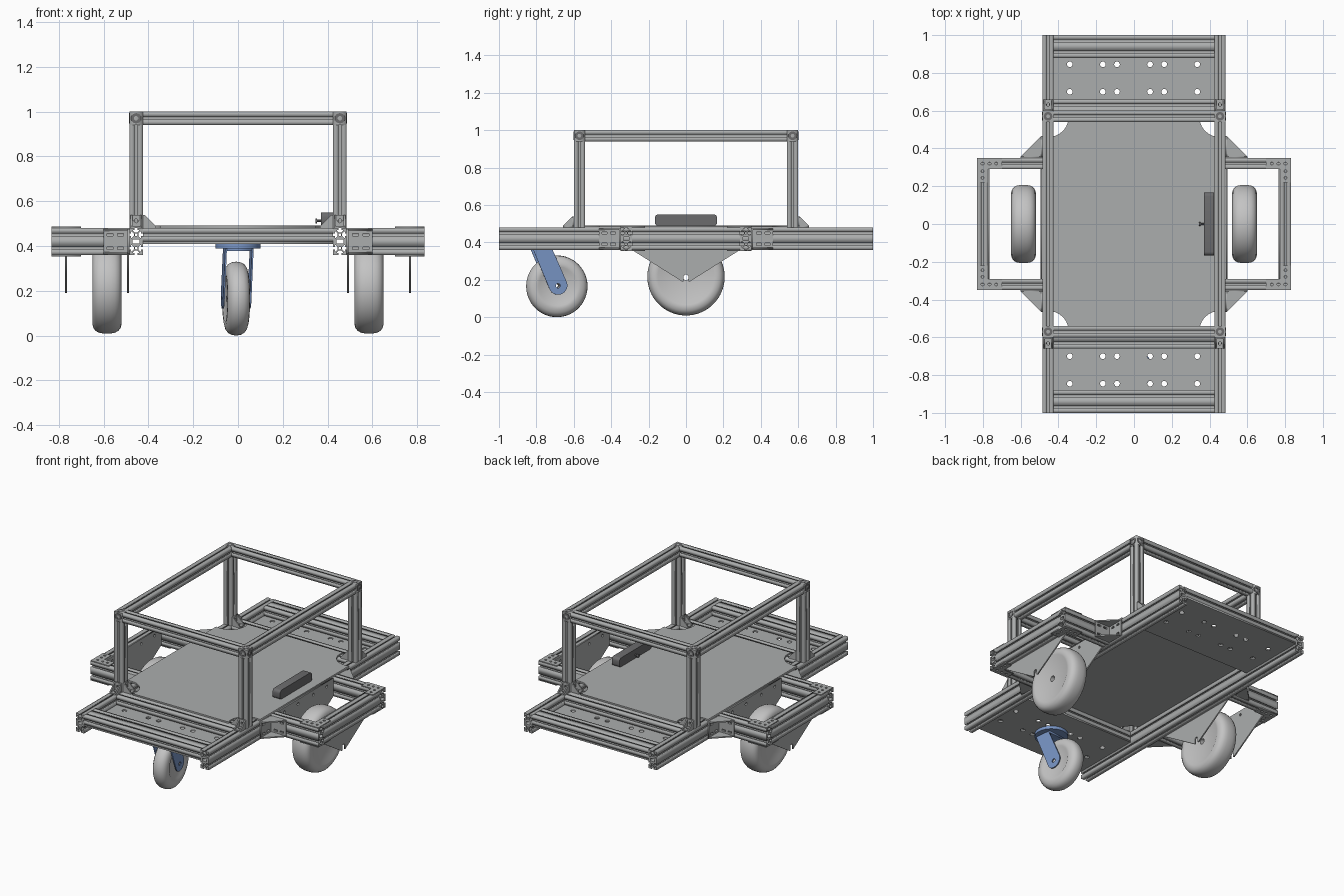
import bpy, bmesh, math
from mathutils import Matrix, Vector

if "Cube" in bpy.data.objects:
    bpy.data.objects.remove(bpy.data.objects["Cube"])


def material(name, rgb):
    m = bpy.data.materials.new(name)
    m.use_nodes = True
    m.diffuse_color = (*rgb, 1)
    m.node_tree.nodes["Principled BSDF"].inputs["Base Color"].default_value = (*rgb, 1)
    return m


ALU = material("aluminium grey", (0.41, 0.42, 0.42))
TYRE = material("wheel light grey", (0.55, 0.55, 0.55))
BLUE = material("caster blue", (0.19, 0.30, 0.56))
DARK = material("dark grey", (0.15, 0.15, 0.155))

# Axis frames: local z becomes the extrusion direction, local (x, y) the section
FRAME = {
    "X": Matrix(((0, 0, 1), (1, 0, 0), (0, 1, 0))).to_4x4(),   # section = (y, z)
    "Y": Matrix(((0, 1, 0), (0, 0, 1), (1, 0, 0))).to_4x4(),   # section = (z, x)
    "Z": Matrix.Identity(4),                                   # section = (x, y)
}


def finish(name, bm, mat, smooth=False):
    bmesh.ops.recalc_face_normals(bm, faces=bm.faces)
    me = bpy.data.meshes.new(name)
    bm.to_mesh(me)
    bm.free()
    me.materials.append(mat)
    for p in me.polygons:
        p.material_index = 0
    ob = bpy.data.objects.new(name, me)
    bpy.context.collection.objects.link(ob)
    if smooth:
        bpy.ops.object.select_all(action="DESELECT")
        ob.select_set(True)
        bpy.context.view_layer.objects.active = ob
        bpy.ops.object.shade_smooth_by_angle(angle=math.radians(35))
    return ob


def sheet(name, loops, thick, matrix, mat=ALU, smooth=False):
    """Extrude a filled outline (first loop) with holes (other loops)."""
    cu = bpy.data.curves.new(name + " outline", "CURVE")
    cu.dimensions, cu.fill_mode, cu.extrude = "2D", "BOTH", thick / 2
    for loop in loops:
        s = cu.splines.new("POLY")
        s.points.add(len(loop) - 1)
        for p, (x, y) in zip(s.points, loop):
            p.co = (x, y, 0, 1)
        s.use_cyclic_u = True
    tmp = bpy.data.objects.new(name + " outline", cu)
    bpy.context.collection.objects.link(tmp)
    dg = bpy.context.evaluated_depsgraph_get()
    me = bpy.data.meshes.new_from_object(tmp.evaluated_get(dg))
    bm = bmesh.new()
    bm.from_mesh(me)
    bpy.data.objects.remove(tmp)
    bpy.data.curves.remove(cu)
    bpy.data.meshes.remove(me)
    bmesh.ops.remove_doubles(bm, verts=bm.verts, dist=1e-5)
    bm.transform(matrix)
    return finish(name, bm, mat, smooth)


def at(x, y, z, axis="Z"):
    return Matrix.Translation((x, y, z)) @ FRAME[axis]


def circle(cx, cy, r, n=16, a0=0, a1=360):
    full = a1 - a0 == 360
    return [(cx + r * math.cos(t), cy + r * math.sin(t)) for t in
            (math.radians(a0 + (a1 - a0) * i / (n if full else n - 1)) for i in range(n))]


def rect(x0, x1, y0, y1):
    return [(x0, y0), (x1, y0), (x1, y1), (x0, y1)]


# T-slot section made of nx by ny square units
U, SLOT = 0.03, [(-.006, 0), (-.006, .008), (-.014, .008), (-.014, .012), (-.006, .02)]


def tslot(nx, ny):
    outline, sizes = [], (nx, ny, nx, ny)
    for k in range(4):
        n, depth = sizes[k], sizes[(k + 1) % 4] * U
        pts = [(-n * U, -depth)]
        for i in range(n):
            c = (2 * i + 1 - n) * U
            pts += [(c + x, y - depth) for x, y in SLOT]
            pts += [(c - x, y - depth) for x, y in reversed(SLOT)]
        c, s = ((1, 0), (0, 1), (-1, 0), (0, -1))[k]
        outline += [(x * c - y * s, x * s + y * c) for x, y in pts]
    loops = [outline]
    for i in range(nx):
        for j in range(ny):
            loops.append(circle((2 * i + 1 - nx) * U, (2 * j + 1 - ny) * U, .006, 10))
    if nx > 1:
        loops.append(rect(-.009, .009, -.015, .015))
    if ny > 1:
        loops.append(rect(-.015, .015, -.009, .009))
    return loops


def rail(name, axis, centre, length, nx=1, ny=1):
    sheet(name, tslot(nx, ny), length, at(*centre, axis))


def bracket(name, corner, a, b, leg, width, t=.008, holes=False):
    """Angle bracket: two drilled legs along a and b, closed by triangular cheeks."""
    a, b, o = Vector(a), Vector(b), Vector(corner)
    c = a.cross(b)

    def frame(x, y, z, org):
        m = Matrix((x, y, z)).transposed().to_4x4()
        m.translation = org
        return m
    w = width / 2
    for p, q in ((a, b), (b, a)):
        loops = [rect(0, leg, -w, w)]
        if holes:
            loops += [rect(u * leg - .013, u * leg + .013, v * w - .006, v * w + .006)
                      for u in (.35, .75) for v in (-.55, .55)]
        else:
            loops.append(circle(leg * .55, 0, w * .35, 10))
        sheet(name + "_leg", loops, t, frame(p, c, p.cross(c), o + q * t / 2))
    for s in (-1, 1):
        sheet(name + "_cheek", [[(0, 0), (leg, 0), (leg, t), (t, leg), (0, leg)]], t,
              frame(a, b, c, o + c * s * (w - t / 2)))


def lathe(name, profile, matrix, mat):
    """Spin a closed (axial, radius) profile around the local X axis."""
    bm = bmesh.new()
    vs = [bm.verts.new((x, 0, r)) for x, r in profile]
    es = [bm.edges.new((vs[i], vs[(i + 1) % len(vs)])) for i in range(len(vs))]
    bmesh.ops.spin(bm, geom=vs + es, cent=(0, 0, 0), axis=(1, 0, 0),
                   angle=math.tau, steps=64, use_merge=False)
    bmesh.ops.remove_doubles(bm, verts=bm.verts, dist=1e-5)
    bm.transform(matrix)
    finish(name, bm, mat, True)


def mirrored(half):
    return half + [(-x, r) for x, r in reversed(half) if x > 0]


# Base frame: long rails, end rails and drilled end plates
for sx in (-1, 1):
    rail("long_rail", "Y", (sx * .455, 0, .42), 2, nx=2)
for sy in (-1, 1):
    rail("end_rail", "X", (0, sy * .94, .45), .85, nx=2)
    rail("inner_cross_rail", "X", (0, sy * .60, .45), .85, nx=2)
    holes = [circle(x, sy * y, .015) for y in (.70, .845)
             for x in (-.34, -.165, -.09, .085, .16, .335)]
    sheet("end_plate", [rect(-.425, .425, min(sy * .54, sy), max(sy * .54, sy))] + holes,
          .01, at(0, 0, .414))

# Deck with round cut-outs around the posts
quarter = [(x, y) for x, y in circle(.455, .57, .11, 14, 286, 164)]
deck = quarter + [(-x, y) for x, y in reversed(quarter)]
deck += [(-x, -y) for x, y in deck]
sheet("deck", [deck], .01, at(0, 0, .486))

# Upper frame: posts, top bars, corner blocks and foot brackets
for sx in (-1, 1):
    rail("top_side_bar", "Y", (sx * .455, 0, .97), 1.08)
    rail("top_end_bar", "X", (0, sx * .57, .97), .85)
    for sy in (-1, 1):
        x, y = sx * .455, sy * .57
        rail("post", "Z", (x, y, .71), .46)
        sheet("corner_block", [rect(-.03, .03, -.03, .03)], .06, at(x, y, .97))
        ring = [circle(0, 0, .023, 20), circle(0, 0, .010, 14)]
        sheet("corner_ring", ring, .004, at(x + sx * .03, y, .97, "X"), DARK)
        sheet("corner_ring", ring, .004, at(x, y + sy * .03, .97, "Y"), DARK)
        sheet("corner_ring", ring, .004, at(x, y, .999), DARK)
        bracket("post_bracket", (x, sy * .60, .48), (0, sy, 0), (0, 0, 1), .058, .05)
        bracket("post_bracket", (sx * .425, y, .48), (-sx, 0, 0), (0, 0, 1), .058, .05)

# Wheel outriggers on both sides
slot = [(-.013, .19), (-.013, .215)] + circle(0, .215, .013, 8, 160, 20) + [(.013, .215), (.013, .19)]
fender = [(-.29, .48), (-.29, .36), (-.02, .19)] + slot + [(.02, .19), (.29, .36), (.29, .48)]
fender_holes = [circle(y, .45, .009, 12) for y in (-.22, -.08, .08, .22)]
wheel = mirrored([(.052, .018), (.055, .13), (.064, .15), (.065, .165), (.061, .182),
                  (.051, .195), (.036, .203), (.018, .2065), (0, .207)])
for sx in (-1, 1):
    rail("outrigger_outer_rail", "Y", (sx * .802, 0, .42), .58, nx=2)
    for sy in (-1, 1):
        rail("outrigger_arm", "X", (sx * .6585, sy * .32, .42), .347, ny=2)
        bracket("outrigger_bracket", (sx * .485, sy * .35, .42), (sx, 0, 0), (0, sy, 0),
                .115, .11, holes=True)
        # L-shaped drilled corner plates above and below
        ell = [(.832, .35), (.70, .35), (.70, .29), (.772, .29), (.772, .22), (.832, .22)]
        drill = [(.73, .32), (.765, .32), (.802, .32), (.802, .28), (.802, .245)]
        loops = [[(sx * x, sy * y) for x, y in ell]]
        loops += [circle(sx * x, sy * y, .008, 10) for x, y in drill]
        for z in (.357, .483):
            sheet("outrigger_corner_plate", loops, .006, at(0, 0, z))
    for x in (.491, .768):
        sheet("wheel_plate", [fender] + fender_holes, .008, at(sx * x, 0, 0, "X"))
    lathe("main_wheel", wheel, at(sx * .585, 0, .216), TYRE)

# Swivel caster under the front plate, turned slightly
SWIVEL = Matrix.Translation((0, -.77, 0)) @ Matrix.Rotation(math.radians(6), 4, "Z")
sheet("caster_swivel_plate", [circle(0, 0, .10, 32)], .02, SWIVEL @ at(0, 0, .399), BLUE, True)
sheet("caster_bridge", [rect(-.062, .062, -.055, .045)], .012, SWIVEL @ at(0, 0, .384), BLUE)
fork = [(-.065, .388)] + circle(.08, .17, .05, 14, 200, 380) + [(.038, .388)]
for sx in (-1, 1):
    sheet("caster_fork_side", [fork, circle(.08, .168, .012)], .007,
          SWIVEL @ at(sx * .060, 0, 0, "X"), BLUE)
caster = mirrored([(.042, .012), (.044, .095), (.05, .105), (.05, .122), (.045, .140),
                   (.035, .154), (.02, .162), (0, .165)])
lathe("caster_wheel", caster, SWIVEL @ at(0, .08, .165), TYRE)

# Control box with rounded ends and a small knob
box = [p for cy, cz, a in ((.147, .53, 0), (-.147, .53, 90), (-.147, .508, 180), (.147, .508, 270))
       for p in circle(cy, cz, .02, 5, a, a + 90)]
sheet("control_box", [box], .055, at(.397, 0, 0, "X"), DARK, True)
sheet("control_box_stem", [circle(0, 0, .006, 10)], .024, at(.358, 0, .512, "X"), DARK, True)
sheet("control_box_knob", [circle(0, 0, .011, 14)], .008, at(.349, 0, .512, "X"), DARK, True)
